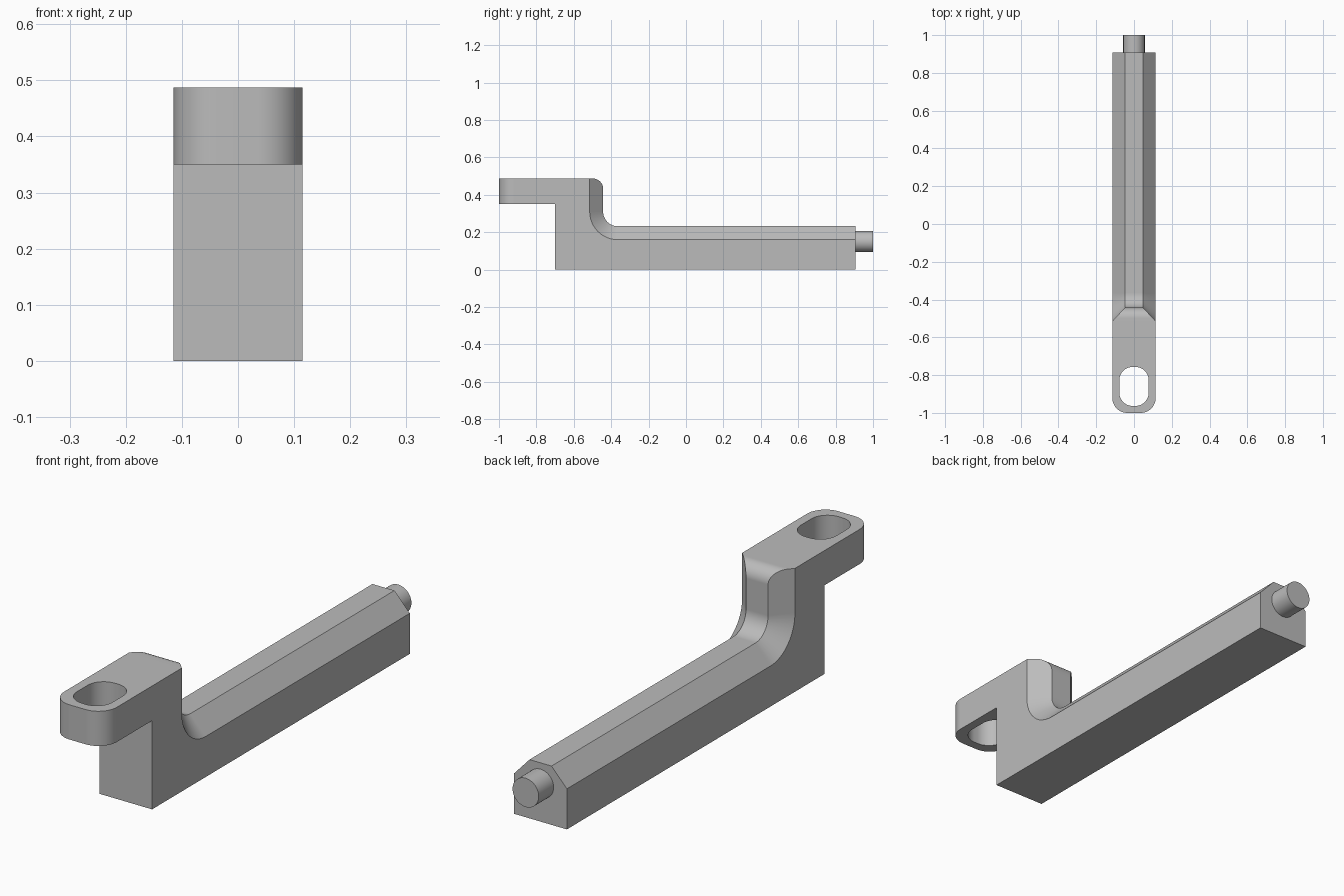
import bpy, bmesh
from math import sin, cos, pi, radians
from mathutils import Matrix

cube = bpy.data.objects.get("Cube")
if cube:
    bpy.data.objects.remove(cube, do_unlink=True)

grey = bpy.data.materials.new("light grey")
grey.use_nodes = True
colour = (0.5, 0.5, 0.5, 1)
grey.diffuse_color = colour
grey.node_tree.nodes["Principled BSDF"].inputs["Base Color"].default_value = colour

HALF, FLAT = 0.115, 0.048            # half widths of the bar and its top flat
BACK, FRONT, NECK = 0.907, -1.0, -0.7
TOP, LUG_Z = 0.487, 0.35
WALL, EDGE = -0.443, -0.515          # riser back face and its chamfer line


def arc(cy, cz, r, a0, a1, n=12):
    angles = [radians(a0 + (a1 - a0) * i / n) for i in range(n + 1)]
    return [(cy + r * cos(a), cz + r * sin(a)) for a in angles]


def make_object(name, bm):
    bmesh.ops.recalc_face_normals(bm, faces=bm.faces)
    mesh = bpy.data.meshes.new(name)
    bm.to_mesh(mesh)
    bm.free()
    mesh.materials.append(grey)
    obj = bpy.data.objects.new(name, mesh)
    bpy.context.collection.objects.link(obj)
    return obj


def activate(obj):
    bpy.ops.object.select_all(action='DESELECT')
    obj.select_set(True)
    bpy.context.view_layer.objects.active = obj


# Bar body: one outline per side, bridged across the width
bm = bmesh.new()
fillet_in = [(BACK, 0.232)] + arc(-0.365, 0.31, 0.078, 270, 180)
fillet_out = [(BACK, 0.16)] + arc(-0.365, 0.31, 0.15, 270, 180)
corner = arc(WALL - 0.055, TOP - 0.055, 0.055, 0, 90)
base = [(FRONT, TOP), (FRONT, LUG_Z), (NECK, LUG_Z), (NECK, 0), (BACK, 0)]


def taper(y):
    return FLAT + (WALL - y) * (HALF - FLAT) / (WALL - EDGE)


chains, rims = [], []
for s in (-1, 1):
    inner = [bm.verts.new((s * FLAT, y, z)) for y, z in fillet_in]
    outer = [bm.verts.new((s * HALF, y, z)) for y, z in fillet_out]
    bend = [bm.verts.new((s * taper(y), y, z)) for y, z in corner]
    tip = bm.verts.new((s * HALF, EDGE, TOP))
    foot = [bm.verts.new((s * HALF, y, z)) for y, z in base]
    for i in range(len(inner) - 1):
        bm.faces.new((inner[i], inner[i + 1], outer[i + 1], outer[i]))
    bm.faces.new([inner[-1]] + bend + [tip, outer[-1]])
    bm.faces.new(outer + [tip] + foot)
    chains.append(inner + bend + [tip] + foot)
    rims.append([inner[0], outer[0], foot[-1]])
left, right = chains
for i in range(len(left) - 1):
    bm.faces.new((left[i], left[i + 1], right[i + 1], right[i]))
bm.faces.new(rims[0] + rims[1][::-1])

# Round the two upright corners at the front of the lug
upright = [e for e in bm.edges
           if all(v.co.y < FRONT + 0.001 for v in e.verts)
           and abs(e.verts[0].co.x - e.verts[1].co.x) < 0.001]
bmesh.ops.bevel(bm, geom=upright, offset=0.08, segments=12, profile=0.5,
                affect='EDGES')
body = make_object("bar_body", bm)

# Slot through the lug
bm = bmesh.new()
R, DX, DY, CY = 0.07, 0.0075, 0.033, -0.86
ring = []
for k, (sx, sy) in enumerate([(1, 1), (-1, 1), (-1, -1), (1, -1)]):
    ring += [(x, y) for x, y in arc(sx * DX, CY + sy * DY, R, 90 * k, 90 * k + 90)]
face = bm.faces.new([bm.verts.new((x, y, LUG_Z - 0.1)) for x, y in ring])
grown = bmesh.ops.extrude_face_region(bm, geom=[face])["geom"]
bmesh.ops.translate(bm, vec=(0, 0, 0.4),
                    verts=[v for v in grown if isinstance(v, bmesh.types.BMVert)])
cutter = make_object("slot_cutter", bm)
cutter.hide_render = True
cut = body.modifiers.new("slot", 'BOOLEAN')
cut.operation, cut.solver, cut.object = 'DIFFERENCE', 'EXACT', cutter
activate(body)
bpy.ops.object.modifier_apply(modifier=cut.name)
bpy.data.objects.remove(cutter, do_unlink=True)

# Round pin at the back end
bm = bmesh.new()
length = 1.0 - BACK + 0.02
bmesh.ops.create_cone(bm, cap_ends=True, segments=48, radius1=0.057, radius2=0.057,
                      depth=length,
                      matrix=Matrix.Translation((0, 1.0 - length / 2, 0.15))
                      @ Matrix.Rotation(pi / 2, 4, 'X'))
pin = make_object("end_pin", bm)

# Smooth curves, crisp edges
for obj in (body, pin):
    activate(obj)
    bpy.ops.object.shade_smooth_by_angle(angle=radians(25))
    normals = obj.modifiers.new("even_normals", 'WEIGHTED_NORMAL')
    normals.keep_sharp = True
